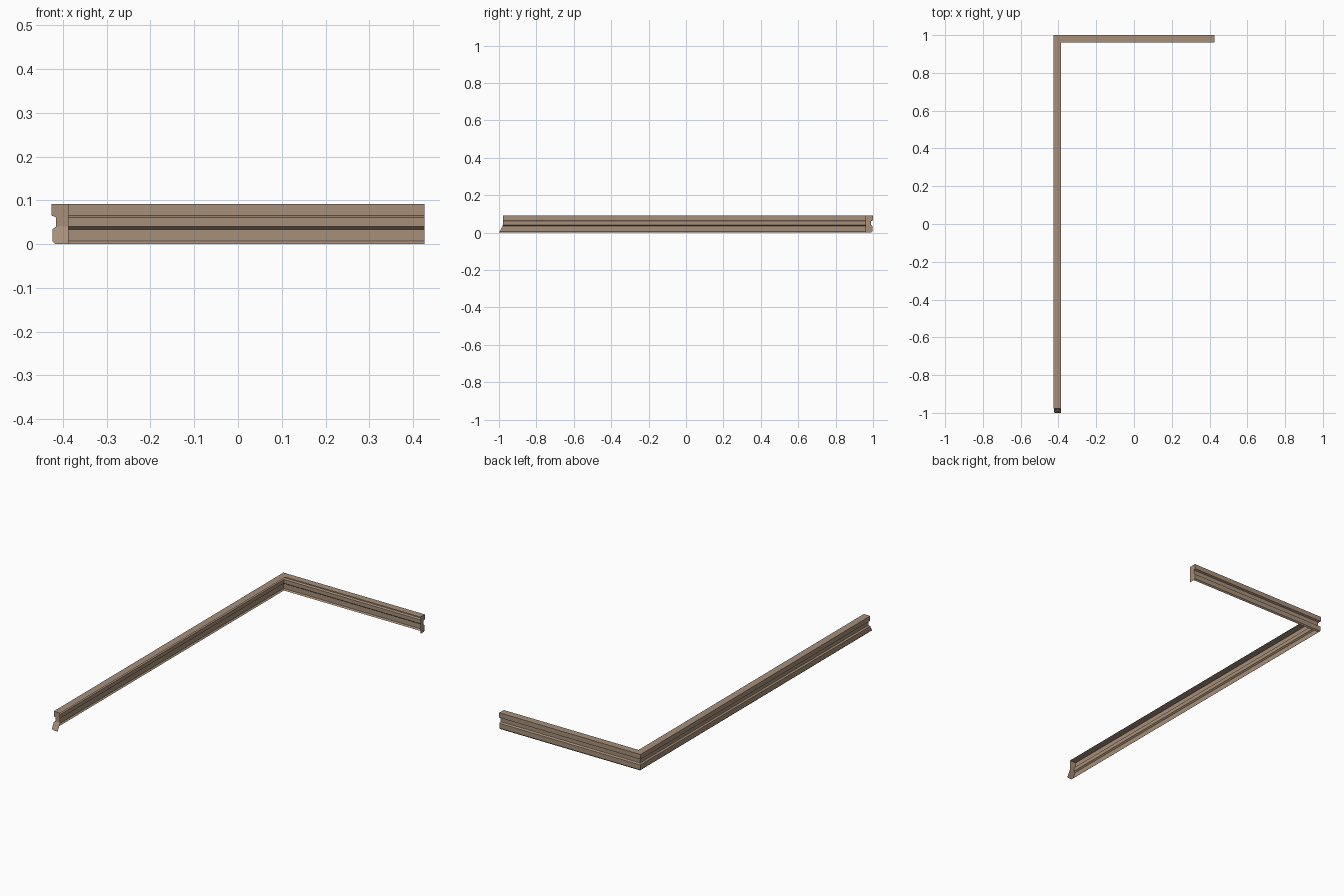
import bpy

if "Cube" in bpy.data.objects:
    bpy.data.objects.remove(bpy.data.objects["Cube"])

X_OUT, X_END = -0.426, 0.426      # outer face of long rail, free end of short rail
Y_OUT, Y_END = 1.0, -0.978        # outer face of short rail, free end of long rail
WIDTH, BREAK = 0.039, 0.040       # trim width, height where the foot starts to flare
FLARE = 0.022

# Trim section: (distance in from the outer face, height), top flange then grooved wall
SECTION = [(WIDTH, 0.092), (0, 0.092), (0, 0.0655), (0.010, 0.061),
           (0.010, BREAK), (0.002, 0.034), (0.002, 0.007), (0.009, 0)]

wood = bpy.data.materials.new("warm_brown")
wood.diffuse_color = (0.38, 0.275, 0.195, 1)
wood.use_nodes = True
wood.node_tree.nodes["Principled BSDF"].inputs["Base Color"].default_value = wood.diffuse_color


def front_end(u, z):
    """Free end of the long rail, with its foot sloping forward."""
    return (X_OUT + u, Y_END - FLARE * max(0, BREAK - z) / BREAK, z)


def corner(u, z):
    return (X_OUT + u, Y_OUT - u, z)


def side_end(u, z):
    return (X_END, Y_OUT - u, z)


def add_part(name, verts, faces):
    mesh = bpy.data.meshes.new(name)
    mesh.from_pydata(verts, [], faces)
    mesh.materials.append(wood)
    mesh.update()
    obj = bpy.data.objects.new(name, mesh)
    bpy.context.collection.objects.link(obj)
    return obj


def add_rail(name, start, end):
    """Open shell swept between two section positions."""
    n = len(SECTION)
    verts = [start(*p) for p in SECTION] + [end(*p) for p in SECTION]
    faces = [(i, n + i, n + i + 1, i + 1) for i in range(n - 1)]
    return add_part(name, verts, faces)


# Mitred rails, open toward the inside and below
add_rail("long_rail", front_end, corner)
add_rail("short_rail", corner, side_end)

# End caps: straight upper plate and sloped foot on the front, flat plate at the side
upper = [p for p in SECTION if p[1] >= BREAK] + [(WIDTH, BREAK)]
lower = [(WIDTH, BREAK)] + [p for p in SECTION if p[1] <= BREAK] + [(WIDTH, 0)]
whole = SECTION + [(WIDTH, 0)]
add_part("front_end_cap", [front_end(*p) for p in upper], [range(len(upper))])
add_part("front_foot", [front_end(*p) for p in lower], [range(len(lower))])
add_part("side_end_cap", [side_end(*p) for p in reversed(whole)], [range(len(whole))])
